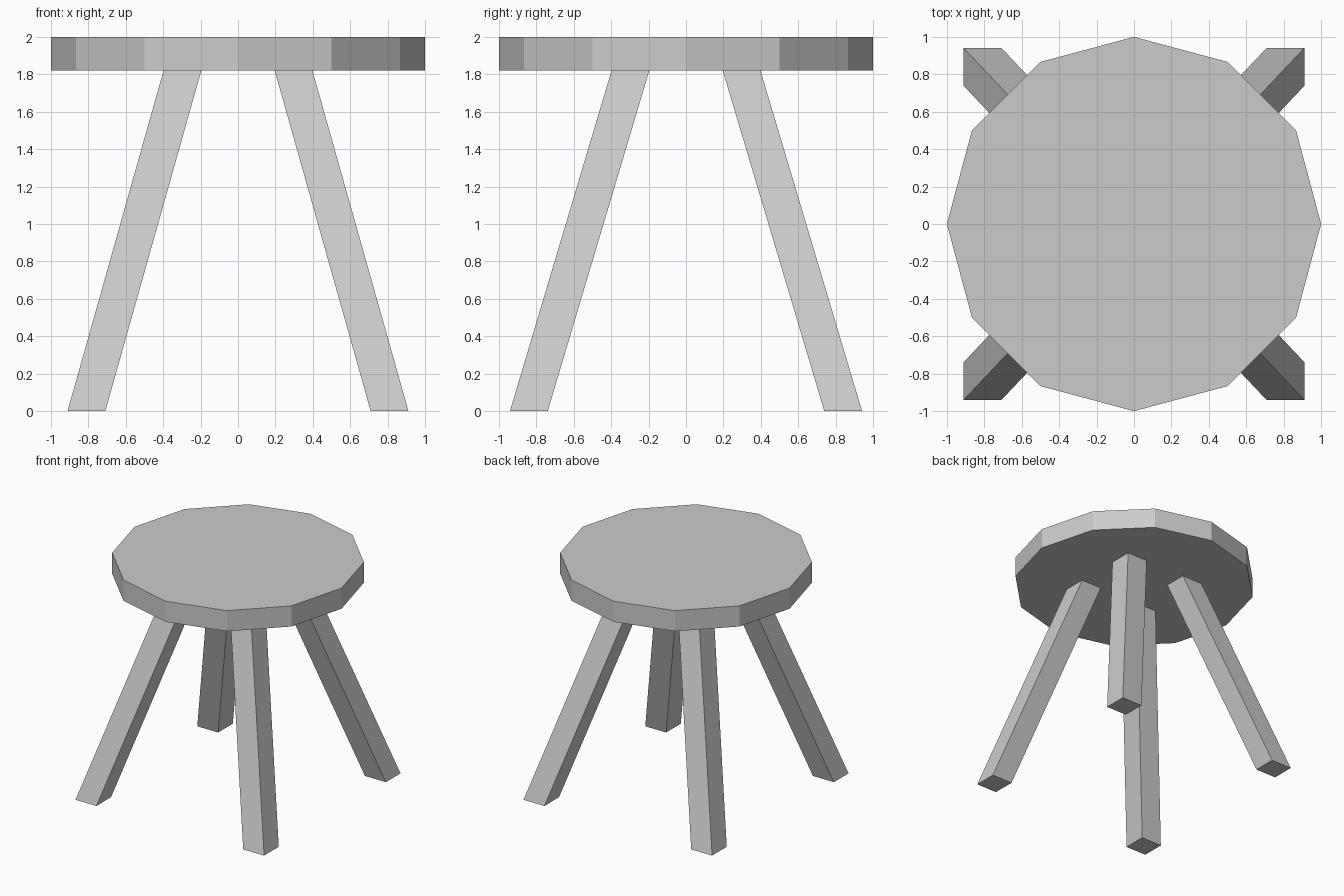
import bpy, bmesh
from mathutils import Vector

if "Cube" in bpy.data.objects:
    bpy.data.objects.remove(bpy.data.objects["Cube"])

SEAT_BOTTOM, SEAT_TOP = 1.82, 2.0
LEG_WIDTH = 0.202
LEG_TOP = (0.297, 0.297)    # leg centre under the seat
LEG_FOOT = (0.81, 0.84)     # leg centre on the floor


def add_object(name, bm):
    bmesh.ops.recalc_face_normals(bm, faces=bm.faces)
    mesh = bpy.data.meshes.new(name)
    bm.to_mesh(mesh)
    bm.free()
    obj = bpy.data.objects.new(name, mesh)
    bpy.context.collection.objects.link(obj)
    return obj


# Twelve-sided seat slab, corners on the axes
bpy.ops.mesh.primitive_cylinder_add(
    vertices=12, radius=1, depth=SEAT_TOP - SEAT_BOTTOM,
    location=(0, 0, (SEAT_TOP + SEAT_BOTTOM) / 2))
bpy.context.object.name = "seat"


# Splayed leg: a square post sheared outwards, cut level at both ends
def add_leg(name, sx, sy):
    bm = bmesh.new()
    bmesh.ops.create_cube(bm, size=1)
    for v in bm.verts:
        cx, cy = LEG_TOP if v.co.z > 0 else LEG_FOOT
        v.co = Vector((sx * cx + v.co.x * LEG_WIDTH,
                       sy * cy + v.co.y * LEG_WIDTH,
                       SEAT_BOTTOM if v.co.z > 0 else 0))
    return add_object(name, bm)


for side, sx in (("left", -1), ("right", 1)):
    for end, sy in (("front", -1), ("back", 1)):
        add_leg(f"{end}_{side}_leg", sx, sy)
